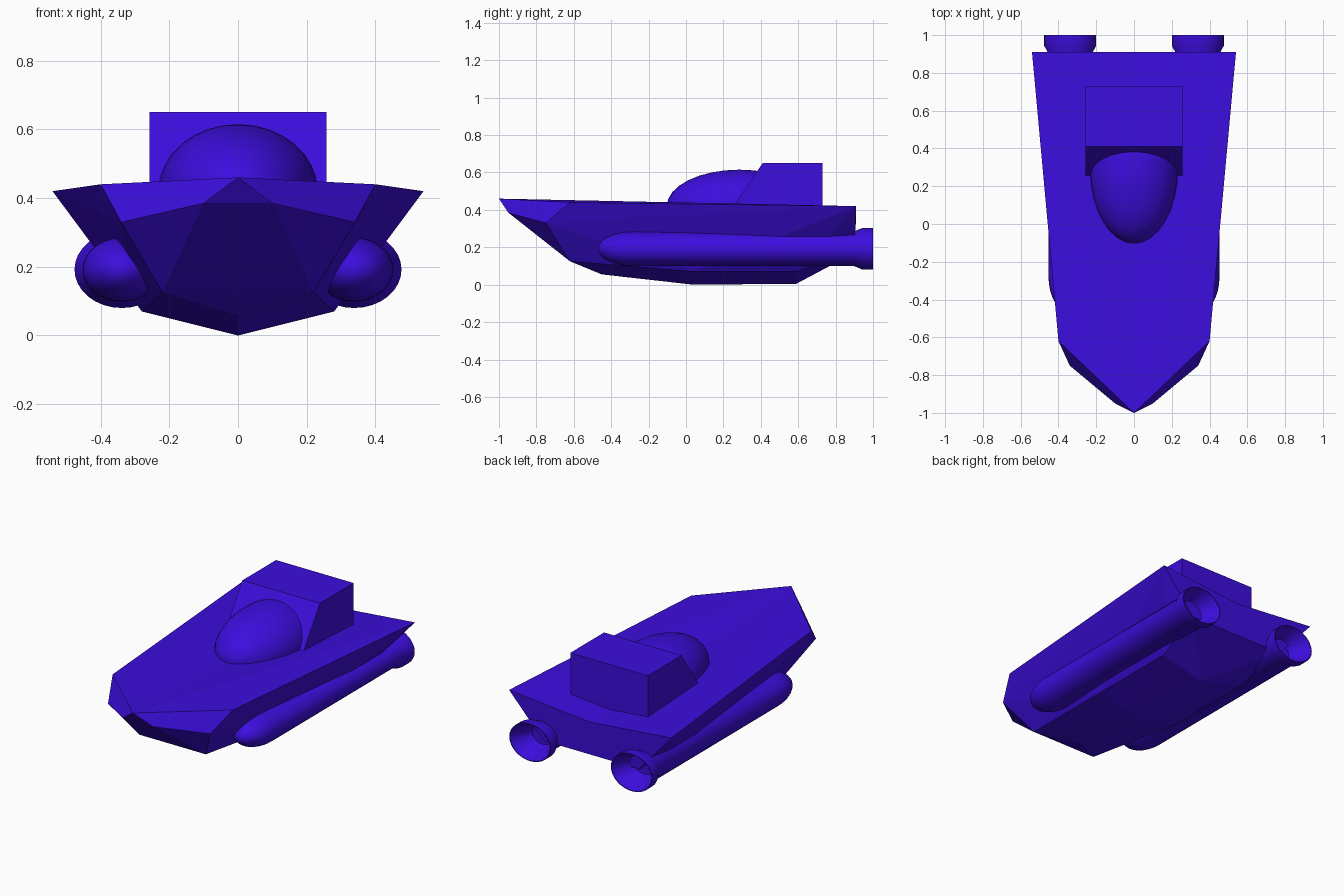
import bpy, bmesh, math
from mathutils import Vector

if "Cube" in bpy.data.objects:
    bpy.data.objects.remove(bpy.data.objects["Cube"])

paint = bpy.data.materials.new("blue_paint")
paint.diffuse_color = (0.045, 0.004, 0.72, 1)
paint.use_nodes = True
paint.node_tree.nodes["Principled BSDF"].inputs["Base Color"].default_value = paint.diffuse_color


def finish(name, bm, smooth=False):
    bmesh.ops.recalc_face_normals(bm, faces=bm.faces)
    mesh = bpy.data.meshes.new(name)
    bm.to_mesh(mesh)
    bm.free()
    mesh.materials.append(paint)
    ob = bpy.data.objects.new(name, mesh)
    bpy.context.collection.objects.link(ob)
    if smooth:
        bpy.ops.object.select_all(action='DESELECT')
        ob.select_set(True)
        bpy.context.view_layer.objects.active = ob
        bpy.ops.object.shade_smooth_by_angle(angle=math.radians(35))
    return ob


# Faceted hull: convex shell over half-width points, mirrored in x
bm = bmesh.new()
half = [(0.40, -0.62, 0.44), (0.54, 0.91, 0.42), (0.10, -0.95, 0.385),
        (0.34, -0.75, 0.33), (0.10, -0.72, 0.205), (0.22, -0.62, 0.125),
        (0.28, 0.04, 0.07), (0.28, 0.59, 0.07), (0.32, 0.90, 0.17)]
keel = [(0, -1, 0.46), (0, -0.45, 0.055), (0, 0.04, 0), (0, 0.59, 0.005)]
for x, y, z in half:
    bm.verts.new((x, y, z))
    bm.verts.new((-x, y, z))
for p in keel:
    bm.verts.new(p)
res = bmesh.ops.convex_hull(bm, input=bm.verts)
loose = [v for v in bm.verts if not v.link_faces]
bmesh.ops.delete(bm, geom=loose, context='VERTS')
# Dip in the middle of the stern's upper edge
stern = [e for e in bm.edges
         if all(v.co.y > 0.905 and v.co.z > 0.4 for v in e.verts)]
bmesh.ops.subdivide_edges(bm, edges=stern, cuts=1)
for v in bm.verts:
    if abs(v.co.x) < 0.01 and v.co.y > 0.8:
        v.co.z = 0.37
bmesh.ops.triangulate(bm, faces=[f for f in bm.faces if len(f.verts) > 3])
finish("hull", bm)

# Cabin block with raked front
bm = bmesh.new()
side = [(0.73, 0.34), (0.73, 0.65), (0.41, 0.65), (0.20, 0.34)]
face = bm.faces.new([bm.verts.new((-0.258, y, z)) for y, z in side])
ext = bmesh.ops.extrude_face_region(bm, geom=[face])
for v in ext["geom"]:
    if isinstance(v, bmesh.types.BMVert):
        v.co.x = 0.258
finish("cabin_block", bm)

# Bubble canopy: stretched sphere half sunk into the deck
bm = bmesh.new()
bmesh.ops.create_uvsphere(bm, u_segments=32, v_segments=16, radius=1)
for v in bm.verts:
    v.co = Vector((v.co.x * 0.232, 0.285 + v.co.y * 0.388, 0.42 + v.co.z * 0.195))
finish("canopy", bm, True)


# Engine pods: oval lathe with rounded nose, flared nozzle and inner cone
def engine(name, side):
    prof = [(0.83 * math.sin(a), -0.28 - 0.19 * math.cos(a))
            for a in (i * math.pi / 16 for i in range(9))]
    prof += [(0.83, 0.90), (1.0, 0.945), (1.0, 1.0), (0.96, 1.0), (0.5, 0.88)]
    n = 32
    bm = bmesh.new()
    rings = []
    for r, y in prof[1:]:
        rings.append([bm.verts.new((side * 0.338 + 0.138 * r * math.cos(t), y,
                                    0.192 + 0.112 * r * math.sin(t)))
                      for t in (2 * math.pi * k / n for k in range(n))])
    for a, b in zip(rings, rings[1:]):
        for k in range(n):
            j = (k + 1) % n
            bm.faces.new((a[k], a[j], b[j], b[k]))
    tip = bm.verts.new((side * 0.338, prof[0][1], 0.192))
    for k in range(n):
        bm.faces.new((tip, rings[0][(k + 1) % n], rings[0][k]))
    bm.faces.new(rings[-1])
    finish(name, bm, True)


engine("engine_right", 1)
engine("engine_left", -1)
